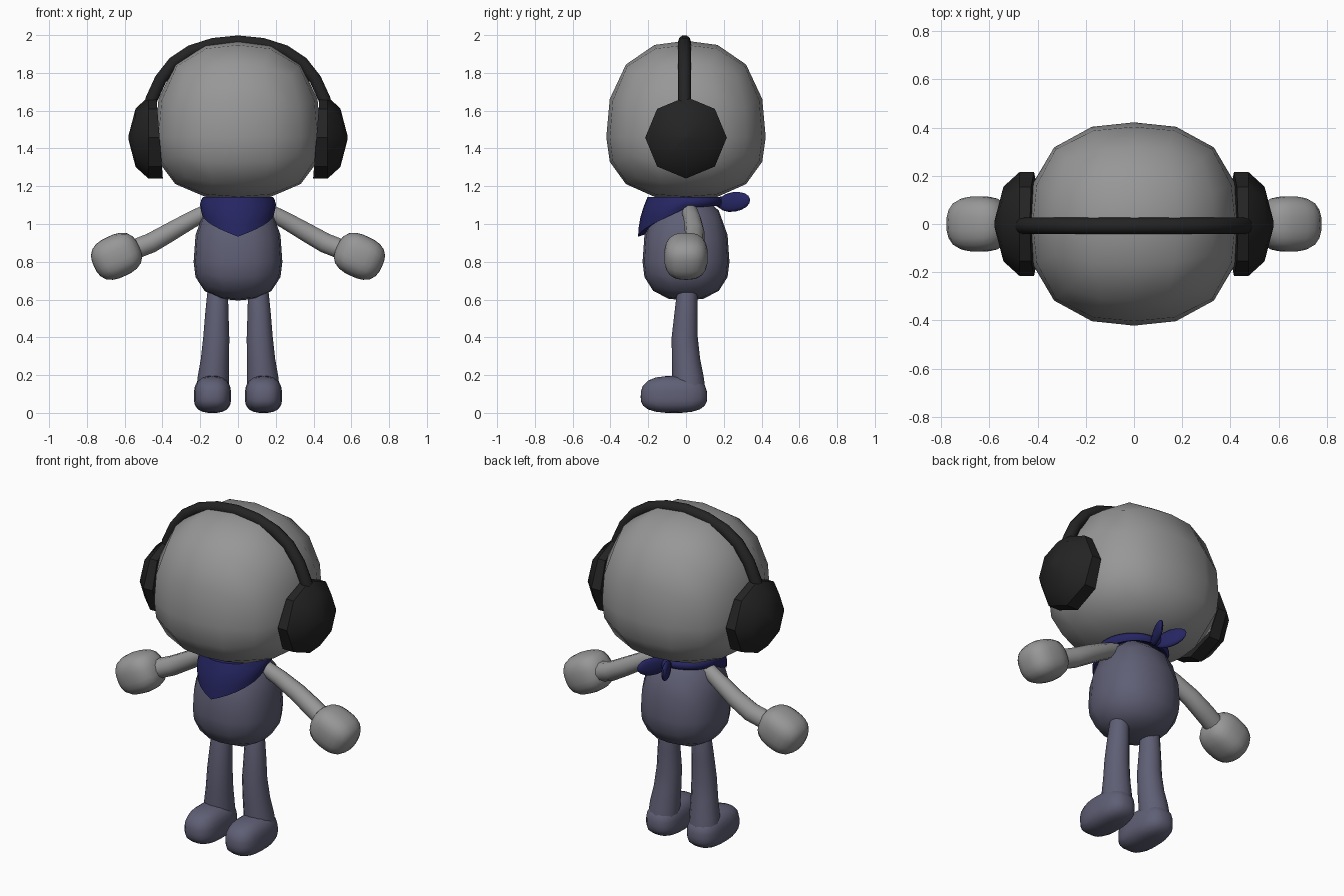
import bpy, bmesh, math
from mathutils import Vector, Matrix

if "Cube" in bpy.data.objects:
    bpy.data.objects.remove(bpy.data.objects["Cube"])


def material(name, rgb):
    m = bpy.data.materials.new(name)
    m.diffuse_color = (*rgb, 1)
    m.use_nodes = True
    m.node_tree.nodes["Principled BSDF"].inputs["Base Color"].default_value = m.diffuse_color
    return m


GREY = material("light grey", (0.31, 0.31, 0.31))
SUIT = material("slate blue", (0.115, 0.115, 0.18))
SCARF = material("navy", (0.019, 0.019, 0.125))
BLACK = material("black", (0.017, 0.017, 0.017))


def finish(name, bm, mat, angle=60):
    bmesh.ops.recalc_face_normals(bm, faces=bm.faces)
    mesh = bpy.data.meshes.new(name)
    bm.to_mesh(mesh)
    bm.free()
    mesh.materials.append(mat)
    ob = bpy.data.objects.new(name, mesh)
    bpy.context.collection.objects.link(ob)
    bpy.ops.object.select_all(action='DESELECT')
    bpy.context.view_layer.objects.active = ob
    ob.select_set(True)
    bpy.ops.object.shade_smooth_by_angle(angle=math.radians(angle))
    return ob


def blob(name, mat, centre, rx, ry, top, bottom, power=2.5, cuts=3, rot=None):
    """Rounded box made from a subdivided cube, with its own top and bottom radius."""
    bm = bmesh.new()
    bmesh.ops.create_cube(bm, size=2)
    bmesh.ops.subdivide_edges(bm, edges=bm.edges[:], cuts=cuts, use_grid_fill=True)
    for v in bm.verts:
        p = Vector([math.tan(c * math.pi / 4) for c in v.co])
        p /= sum(abs(c) ** power for c in p) ** (1 / power)
        p = Vector((p.x * rx, p.y * ry, p.z * (top if p.z > 0 else bottom)))
        v.co = (rot @ p if rot else p) + Vector(centre)
    return finish(name, bm, mat)


def loft(name, mat, rings, angle=60):
    bm = bmesh.new()
    loops = [[bm.verts.new(p) for p in ring] for ring in rings]
    n = len(rings[0])
    for a, b in zip(loops, loops[1:]):
        for i in range(n):
            j = (i + 1) % n
            bm.faces.new((a[i], a[j], b[j], b[i]))
    bm.faces.new(loops[0])
    bm.faces.new(loops[-1])
    return finish(name, bm, mat, angle)


def tube(name, mat, path, ref, sides=10):
    """Round tube through (x, y, z, radius) points."""
    pts = [Vector(p[:3]) for p in path]
    rings = []
    for i, p in enumerate(pts):
        t = (pts[min(i + 1, len(pts) - 1)] - pts[max(i - 1, 0)]).normalized()
        u = Vector(ref)
        u = (u - t * u.dot(t)).normalized()
        w = t.cross(u)
        rings.append([p + (u * math.cos(a) + w * math.sin(a)) * path[i][3]
                      for a in (2 * math.pi * k / sides for k in range(sides))])
    return loft(name, mat, rings)


# Head and torso
blob("head", GREY, (0, 0, 1.46), 0.44, 0.422, 0.51, 0.33, 2.45)
blob("torso", SUIT, (0, 0, 0.80), 0.235, 0.23, 0.36, 0.205, 2.45)

for s, side in ((-1, "left"), (1, "right")):
    # Arm and hand
    arm = [(0.09, 0.01, 1.09, 0.02), (0.11, 0.012, 1.085, 0.036), (0.16, 0.02, 1.067, 0.043),
           (0.25, 0.035, 1.02, 0.047), (0.36, 0.046, 0.957, 0.052),
           (0.46, 0.042, 0.900, 0.055), (0.60, 0.01, 0.845, 0.055)]
    tube(side + "_arm", GREY, [(s * x, y, z, r) for x, y, z, r in arm], (0, 1, 0))
    blob(side + "_hand", GREY, (s * 0.643, 0, 0.829), 0.131, 0.115, 0.113, 0.113, 2.7, 5,
         Matrix.Rotation(s * math.radians(25), 3, 'Y'))

    # Leg and foot
    leg = [(0.105, 0.012, 0.70, 0.025), (0.106, 0.01, 0.68, 0.045), (0.108, 0.006, 0.63, 0.055),
           (0.112, 0.0, 0.52, 0.062), (0.115, -0.007, 0.40, 0.069), (0.122, 0.0, 0.28, 0.075),
           (0.13, 0.01, 0.19, 0.083), (0.135, 0.017, 0.10, 0.088)]
    tube(side + "_leg", SUIT, [(s * x, y, z, r) for x, y, z, r in leg], (1, 0, 0), 12)
    blob(side + "_foot", SUIT, (s * 0.135, -0.064, 0.085), 0.099, 0.176, 0.11, 0.085, 2.8, 5)

    # Octagonal ear cup, inner rim leaning outwards at the top
    rings = []
    for x, r, lean in ((0.415, 0.216, 0.08), (0.475, 0.216, 0.0), (0.542, 0.155, 0.0), (0.58, 0.01, 0.0)):
        rings.append([(s * (x + lean * r * math.cos(a)), r * math.sin(a), 1.457 + r * math.cos(a))
                      for a in (math.pi / 4 * k for k in range(8))])
    loft(side + "_ear_cup", BLACK, rings, 35)

# Headband
half = [(0.47, 1.58), (0.458, 1.66), (0.41, 1.765), (0.34, 1.855), (0.25, 1.915), (0.13, 1.953)]
arc = half + [(0, 1.966)] + [(-x, z) for x, z in reversed(half)]
tube("headband", BLACK, [(x, -0.008, z, 0.034) for x, z in arc], (0, 1, 0), 10)

# Neckerchief: a closed band that droops to a point at the front
rings = []
N = 32
for row in range(5):
    f = row / 4
    ring = []
    for k in range(N):
        a = 2 * math.pi * k / N - math.pi
        drop = max(0.0, 1 - abs(a) / (math.pi / 2))
        low = 1.085 - 0.152 * drop + 0.012 * max(0.0, -math.cos(a))
        z = 1.142 + (low - 1.142) * f
        r = 0.186 + 0.012 * math.sin(math.pi * f) + f * 0.05 * drop
        r += 0.018 * max(0.0, math.cos(a)) - 0.01 * max(0.0, -math.cos(a))
        ring.append((r * math.sin(a), -r * math.cos(a), z))
    rings.append(ring)
# Turn the lower edge inwards so the cloth has thickness
rings.append([(x * 0.85, y * 0.85, z + 0.012) for x, y, z in rings[-1]])
rings.append([(x * 0.8, y * 0.8, 1.12) for x, y, z in rings[0]])
loft("neckerchief", SCARF, rings)

# Knot and its two loose ends at the back
blob("neckerchief_knot", SCARF, (0, 0.185, 1.115), 0.035, 0.03, 0.03, 0.03, 2.2)
for s, side in ((-1, "left"), (1, "right")):
    rot = Matrix.Rotation(-s * math.radians(24), 3, 'Z') @ Matrix.Rotation(math.radians(8), 3, 'X')
    blob(side + "_neckerchief_end", SCARF, (s * 0.047, 0.253, 1.117), 0.02, 0.096, 0.052, 0.052,
         2.0, 3, rot)
